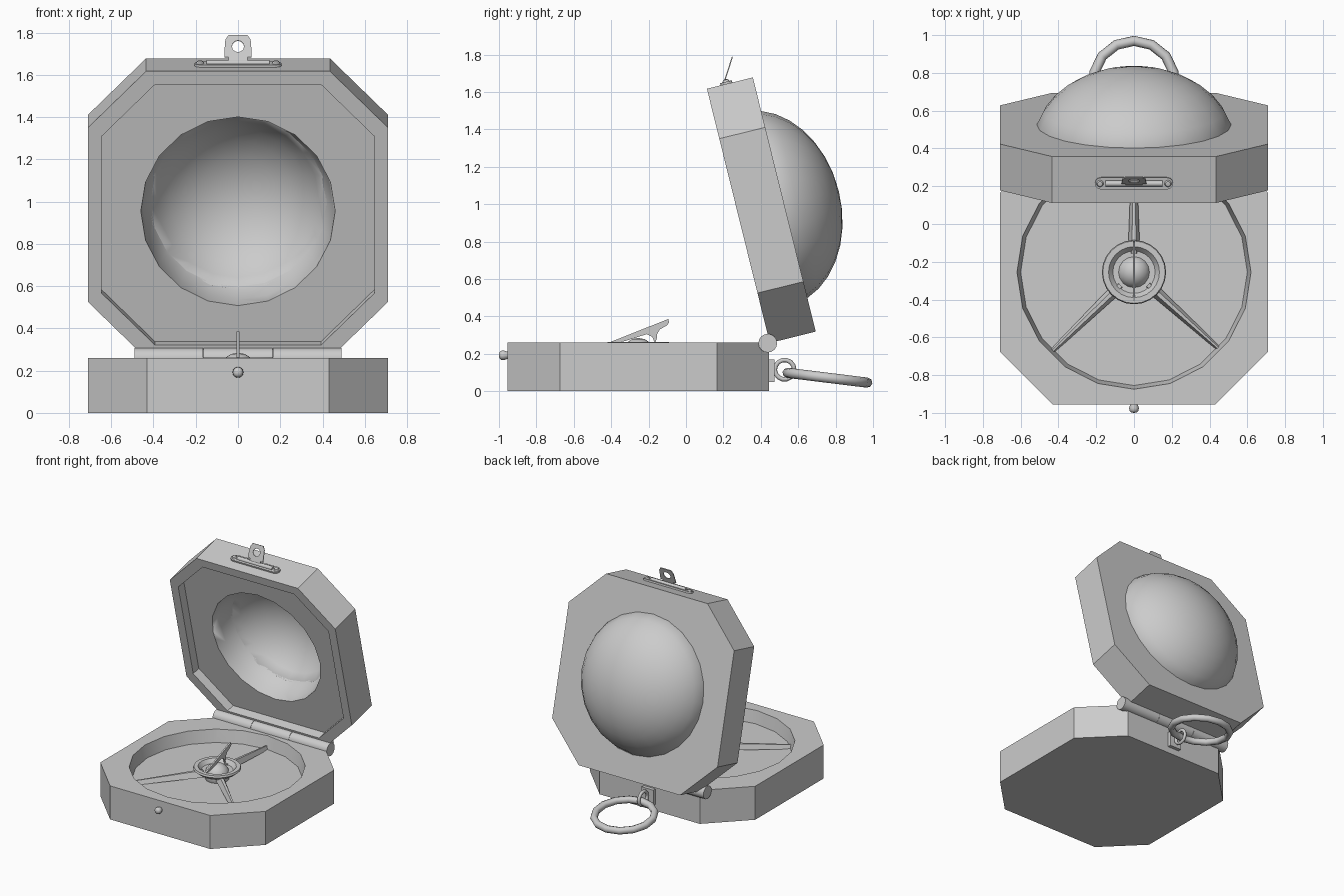
import bpy, bmesh
from math import sin, cos, pi, radians
from mathutils import Matrix, Vector

if "Cube" in bpy.data.objects:
    bpy.data.objects.remove(bpy.data.objects["Cube"])

CY = -0.255                                   # centre of the base in y
LID = Matrix.Translation((0, 0.28, 0.9375)) @ Matrix.Rotation(radians(103.9), 4, 'X')
SIDE = Matrix(((0, 0, 1, 0), (1, 0, 0, 0), (0, 1, 0, 0), (0, 0, 0, 1)))  # profile (y, z), depth x


def finish(name, bm, mat=Matrix(), smooth=None):
    bmesh.ops.remove_doubles(bm, verts=bm.verts, dist=1e-5)
    bmesh.ops.recalc_face_normals(bm, faces=bm.faces)
    me = bpy.data.meshes.new(name)
    bm.to_mesh(me)
    bm.free()
    me.transform(mat)
    ob = bpy.data.objects.new(name, me)
    bpy.context.collection.objects.link(ob)
    if smooth:
        bpy.ops.object.select_all(action='DESELECT')
        bpy.context.view_layer.objects.active = ob
        ob.select_set(True)
        bpy.ops.object.shade_smooth_by_angle(angle=radians(smooth))
    return ob


def prism(name, pts, z0, z1, mat=Matrix(), smooth=None):
    bm = bmesh.new()
    f = bm.faces.new([bm.verts.new((x, y, z0)) for x, y in pts])
    ext = bmesh.ops.extrude_face_region(bm, geom=[f], use_keep_orig=True)
    vs = [g for g in ext['geom'] if isinstance(g, bmesh.types.BMVert)]
    bmesh.ops.translate(bm, verts=vs, vec=(0, 0, z1 - z0))
    return finish(name, bm, mat, smooth)


def lathe(name, prof, mat=Matrix(), n=20, smooth=40, closed=True):
    bm = bmesh.new()
    vs = [bm.verts.new((0, r, z)) for r, z in prof]
    es = [bm.edges.new(p) for p in zip(vs, vs[1:])]
    if closed and prof[0][0] > 0:
        es.append(bm.edges.new((vs[-1], vs[0])))
    bmesh.ops.spin(bm, geom=vs + es, cent=(0, 0, 0), axis=(0, 0, 1), angle=2 * pi, steps=n)
    return finish(name, bm, mat, smooth)


def ring(name, R, r, mat, n, m):
    return lathe(name, [(R + r * cos(2 * pi * i / m), r * sin(2 * pi * i / m)) for i in range(m)], mat, n, 60)


def box(name, size, mat):
    bm = bmesh.new()
    bmesh.ops.create_cube(bm, size=1, matrix=Matrix.Diagonal((*size, 1)))
    return finish(name, bm, mat)


def octagon(hx, hy, c):
    return [(hx, hy - c), (hx - c, hy), (c - hx, hy), (-hx, hy - c),
            (-hx, c - hy), (c - hx, -hy), (hx - c, -hy), (hx, c - hy)]


def cut(ob, *cutters):
    for c in cutters:
        c.hide_render = True
        m = ob.modifiers.new('cut', 'BOOLEAN')
        m.operation, m.solver, m.object = 'DIFFERENCE', 'EXACT', c
        bpy.context.view_layer.objects.active = ob
        bpy.ops.object.modifier_apply(modifier=m.name)


def drop(*obs):
    for o in obs:
        bpy.data.objects.remove(o, do_unlink=True)


T = Matrix.Translation
RX, RY = Matrix.Rotation(pi / 2, 4, 'X'), Matrix.Rotation(pi / 2, 4, 'Y')

# base with round recess
base = prism('base', octagon(0.71, 0.70, 0.28), 0, 0.26, T((0, CY, 0)))
well = lathe('well_cutter', [(0, 0.165), (0.60, 0.165), (0.629, 0.305), (0, 0.305)], T((0, CY, 0)))
cut(base, well)
drop(well)

# lid with octagonal recess, dome and bowl
lid = prism('lid', octagon(0.71, 0.70, 0.275), -0.253, 0, LID)
rec = prism('recess_cutter', octagon(0.645, 0.635, 0.252), -0.07, 0.1, LID)
bowl = lathe('bowl_cutter', [(0, 0.02), (0.46, 0.02)] +
             [(0.46 * cos(i * pi / 16), -0.07 - 0.43 * sin(i * pi / 16)) for i in range(8)] +
             [(0, -0.50)], LID)
t0 = radians(15)
ts = [t0 + (pi / 2 - t0) * i / 7 for i in range(7)]
dome = lathe('lid_dome', [(0, -0.24), (0.515, -0.24)] +
             [(0.533 * cos(t), -0.253 - 0.405 * (sin(t) - sin(t0))) for t in ts] +
             [(0, -0.553)], LID, 24)
cut(lid, rec, bowl)
cut(dome, bowl)
drop(rec, bowl)

# hinge barrel in three knuckles
for i, (a, b) in enumerate([(-0.49, -0.165), (-0.163, 0.163), (0.165, 0.49)]):
    lathe(f'hinge_knuckle_{i}', [(0, a), (0.05, a), (0.05, b), (0, b)], T((0, 0.437, 0.257)) @ RY, 16)

# hub: dished ring and ball
HUB = T((0, CY, 0))
lathe('hub_ring', [(0, 0.215), (0.13, 0.215), (0.17, 0.248), (0.165, 0.262), (0.135, 0.262),
                   (0.112, 0.232), (0, 0.228)], HUB, 24)
lathe('hub_post', [(0, 0.15), (0.07, 0.15), (0.07, 0.22), (0, 0.22)], HUB, 16)
lathe('hub_ball', [(0.09 * sin(i * pi / 8), 0.195 + 0.09 * cos(i * pi / 8)) if i % 8 else
                   (0, 0.195 + 0.09 * cos(i * pi / 8)) for i in range(9)], HUB, 16)

# three tapered ridge spokes
for i, ang in enumerate((90, 224, -42)):
    bm = bmesh.new()
    ends = []
    for r, w, z, h in ((0.10, 0.032, 0.195, 0.045), (0.605, 0.013, 0.16, 0.03)):
        ends.append([bm.verts.new(p) for p in ((r, -w, z), (r, -w * 0.35, z + h),
                                               (r, w * 0.35, z + h), (r, w, z))])
    bmesh.ops.contextual_create(bm, geom=ends[0])
    bmesh.ops.contextual_create(bm, geom=ends[1])
    for k in range(4):
        j = (k + 1) % 4
        bm.faces.new((ends[0][k], ends[0][j], ends[1][j], ends[1][k]))
    finish(f'spoke_{i}', bm, HUB @ Matrix.Rotation(radians(ang), 4, 'Z'))

# sundial blade
prism('sundial_blade', [(-0.42, 0.257), (-0.095, 0.386), (-0.09, 0.366), (-0.105, 0.35), (-0.14, 0.33),
                        (-0.155, 0.305), (-0.155, 0.285), (-0.165, 0.255), (-0.18, 0.29),
                        (-0.21, 0.305), (-0.32, 0.27), (-0.38, 0.255)], -0.006, 0.006, SIDE)

# front catch knob
lathe('catch_knob', [(0, 0), (0.018, 0), (0.026, 0.022), (0.024, 0.037), (0.014, 0.046), (0, 0.048)],
      T((0, -0.952, 0.192)) @ RX, 12)

# clasp plate on the lid edge, with rounded ends, screws and barrel
EDGE = LID @ T((0, 0.70, -0.108)) @ Matrix.Rotation(-pi / 2, 4, 'X')
ends = [(s * 0.175 + s * 0.032 * cos(a), s * 0.032 * sin(a)) for s in (1, -1)
        for a in [-pi / 2 + pi * k / 6 for k in range(7)]]
prism('clasp_plate', ends, -0.005, 0.012, EDGE)
for s in (-1, 1):
    lathe('clasp_screw', [(0, 0.01), (0.02, 0.01), (0.014, 0.022), (0, 0.025)], EDGE @ T((s * 0.18, 0, 0)), 10)
lathe('clasp_barrel', [(0, -0.15), (0.016, -0.15), (0.016, 0.15), (0, 0.15)], EDGE @ T((0, 0, 0.012)) @ RY, 10)

# clasp tab with eye
TAB = T((0, 0.205, 1.655)) @ Matrix.Rotation(radians(90 - 18), 4, 'X')
half = [(0.045, 0), (0.045, 0.03), (0.065, 0.03), (0.065, 0.05), (0.06, 0.115), (0.045, 0.14)]
tab = prism('clasp_tab', half + [(-x, y) for x, y in reversed(half)], -0.003, 0.003, TAB)
eye = lathe('eye_cutter', [(0, -0.05), (0.029, -0.05), (0.029, 0.05), (0, 0.05)], TAB @ T((0, 0.083, 0)), 12)
cut(tab, eye)
drop(eye)

# rear lug, link and carrying ring
box('rear_lug', (0.10, 0.04, 0.12), T((0, 0.452, 0.11)))
ring('rear_link', 0.052, 0.012, T((0, 0.527, 0.115)) @ RY, 14, 8)
ring('carry_ring', 0.215, 0.027, T((0, 0.756, 0.072)) @ Matrix.Rotation(radians(-7), 4, 'X'), 14, 8)
